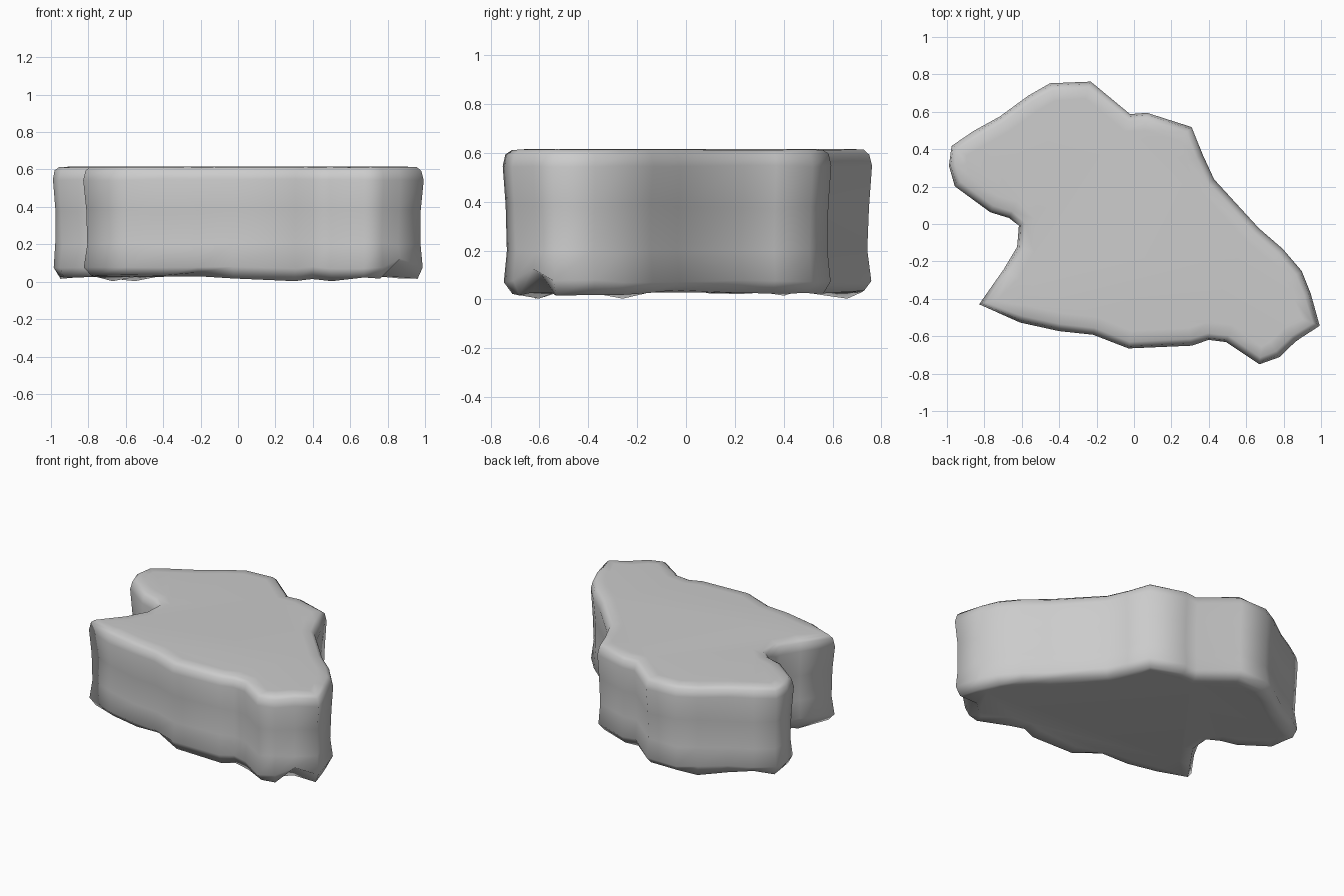
import bpy, bmesh, math, random
from mathutils import Vector

if "Cube" in bpy.data.objects:
    bpy.data.objects.remove(bpy.data.objects["Cube"])

random.seed(4)

# Plan outline of the slab, counter-clockwise
outline = [Vector(p) for p in [
    (-.995, .31), (-.96, .20), (-.77, .06), (-.67, .03), (-.62, -.01), (-.63, -.12),
    (-.70, -.24), (-.83, -.43), (-.61, -.53), (-.40, -.575), (-.22, -.595),
    (-.03, -.67), (.31, -.655), (.40, -.625), (.49, -.635), (.67, -.755),
    (.78, -.715), (.87, -.63), (.995, -.545), (.95, -.37), (.90, -.25), (.80, -.13),
    (.67, -.02), (.43, .24), (.37, .37), (.31, .52), (.07, .60), (-.02, .59),
    (-.23, .765), (-.45, .755), (-.57, .69), (-.72, .58), (-.86, .50), (-.98, .42)]]
n = len(outline)
chip = 17  # corner with a broken lower edge


def inward(i):
    # averaged inward direction at an outline point
    t = (outline[(i + 1) % n] - outline[i]).normalized() + \
        (outline[i] - outline[i - 1]).normalized()
    return Vector((-t.y, t.x)).normalized()


# Stacked rings: height, inset, roughness
levels = [(.028, .10, 0), (.026, .035, .012), (.075, .004, .006), (.20, .018, .008),
          (.38, .012, .008), (.545, .002, .004), (.595, .014, .003),
          (.612, .04, .002), (.615, .10, 0)]
bm = bmesh.new()
rings = []
for k, (z, inset, rough) in enumerate(levels):
    ring = []
    for i, p in enumerate(outline):
        d = inset + random.uniform(0, rough)
        h = z + random.uniform(-rough, rough)
        if k == 1:
            if i == chip:
                h, d = .10, .05
            elif i in (6, 12, 14, 30):
                h = .003
            elif i == 10:
                h = .05
        if k == 2 and i == chip:
            h = .125
        q = p + inward(i) * d
        ring.append(bm.verts.new((q.x, q.y, h)))
    rings.append(ring)

# Side walls and caps
for a, b in zip(rings, rings[1:]):
    for i in range(n):
        j = (i + 1) % n
        bm.faces.new((a[i], a[j], b[j], b[i]))
bm.faces.new(rings[-1])
bm.faces.new(rings[0][::-1])
bmesh.ops.recalc_face_normals(bm, faces=bm.faces)
for f in bm.faces:
    f.smooth = True

mesh = bpy.data.meshes.new("rock_slab")
bm.to_mesh(mesh)
bm.free()
rock = bpy.data.objects.new("rock_slab", mesh)
bpy.context.collection.objects.link(rock)
